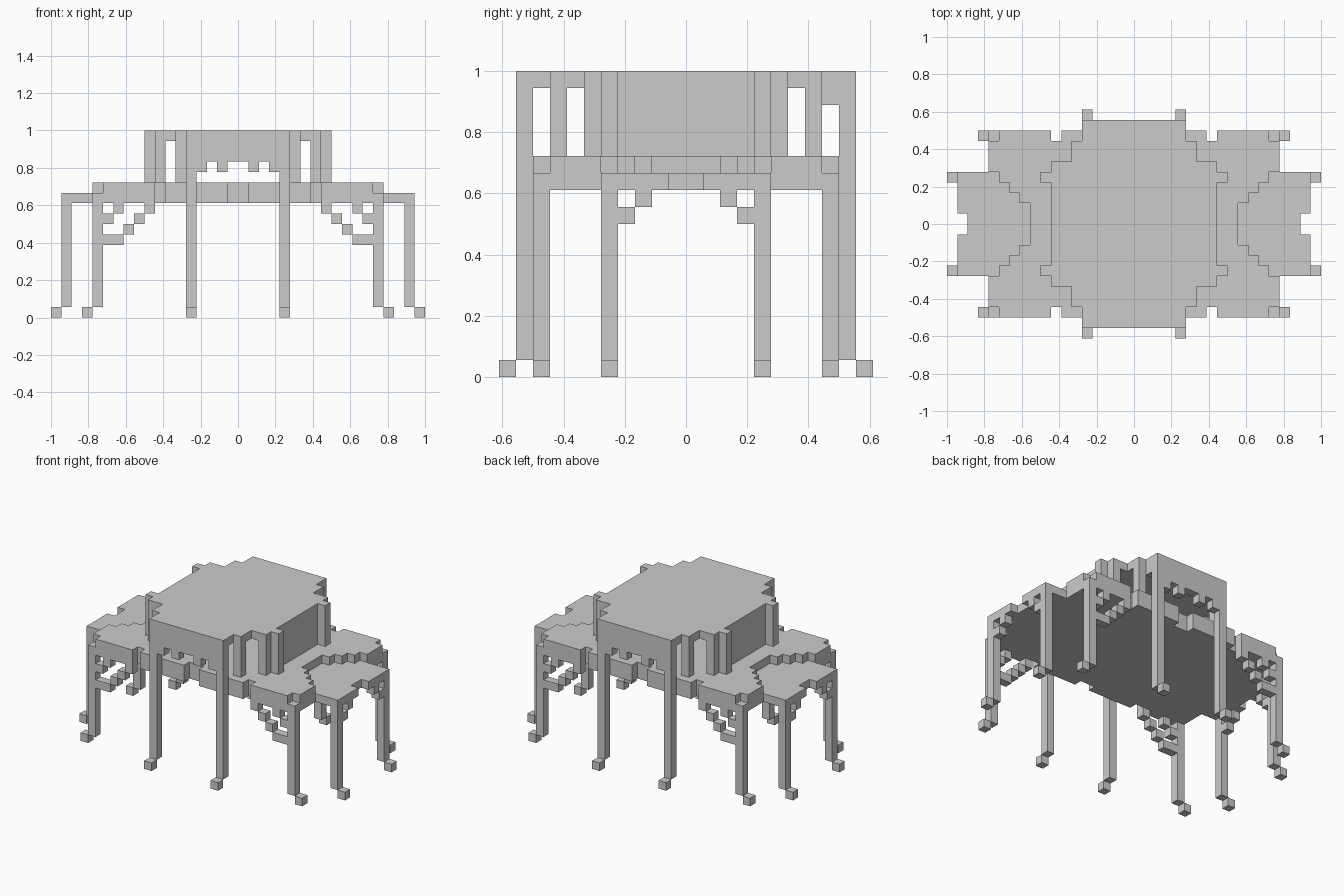
import bpy, bmesh
from itertools import product

if "Cube" in bpy.data.objects:
    bpy.data.objects.remove(bpy.data.objects["Cube"])

U = 1 / 18  # one block of the blocky grid
parts = {}


def box(name, x0, x1, y0, y1, z0, z1, mx=True, my=True):
    """Fill a block range (grid units), mirrored across x and y."""
    cells = parts.setdefault(name, set())
    for x, y, z in product(range(x0, x1), range(y0, y1), range(z0, z1)):
        for a in ((x, -1 - x) if mx else (x,)):
            for b in ((y, -1 - y) if my else (y,)):
                cells.add((a, b, z))


def rows(name, steps, z0, z1):
    """Stack rows (y0, y1, half width) into a stepped slab."""
    for y0, y1, half in steps:
        box(name, 0, half, y0, y1, z0, z1)


# stepped two-level deck, with notches along its edges
rows("deck", [(0, 1, 16), (1, 5, 17), (5, 8, 14)], 11, 12)
rows("deck", [(0, 2, 10), (2, 3, 11), (3, 4, 12), (4, 5, 13), (5, 8, 14)], 12, 13)
box("deck", 1, 7, 8, 9, 11, 13)
box("deck", 8, 14, 8, 9, 11, 12)
box("deck", 8, 13, 8, 9, 12, 13)

# flat roof
rows("roof", [(0, 4, 8), (4, 5, 9), (5, 6, 8), (6, 8, 6), (8, 10, 5)], 17, 18)

# side walls and posts around the open room
box("side_wall", 7, 8, 0, 4, 13, 17)
box("room_post", 8, 9, 4, 5, 13, 17)
box("room_post", 7, 8, 5, 6, 13, 17)
box("room_post", 5, 6, 7, 8, 13, 17)
box("room_post", 4, 5, 8, 9, 16, 17, mx=False, my=False)

# hanging front and back panels with a ragged lower edge
box("end_panel", 0, 4, 9, 10, 15, 17)
box("end_panel", 1, 2, 9, 10, 14, 15)
box("end_panel", 3, 4, 9, 10, 14, 15)

# legs with outward feet
box("end_leg", 4, 5, 9, 10, 1, 17)
box("end_leg", 4, 5, 10, 11, 0, 1)
box("corner_leg", 13, 14, 8, 9, 1, 11)
box("corner_leg", 14, 15, 8, 9, 0, 1)
box("side_leg", 16, 17, 4, 5, 1, 11)
box("side_leg", 17, 18, 4, 5, 0, 1)

# stepped braces under the deck
for x0, x1, z in [(8, 9, 10), (9, 10, 9), (10, 11, 8), (11, 13, 7),
                  (11, 12, 10), (12, 13, 9)]:
    box("corner_brace", x0, x1, 8, 9, z, z + 1)
box("side_brace", 16, 17, 3, 4, 9, 10)
box("side_brace", 16, 17, 2, 3, 10, 11)

# turn each part into a mesh of its exposed faces
solid = set().union(*parts.values())
for name, cells in parts.items():
    bm = bmesh.new()
    for c in sorted(cells):
        for axis, side in product(range(3), (0, 1)):
            n = list(c)
            n[axis] += 1 if side else -1
            if tuple(n) in solid:
                continue
            quad = []
            for i, j in ((0, 0), (1, 0), (1, 1), (0, 1)):
                p = list(c)
                p[axis] += side
                p[(axis + 1) % 3] += i
                p[(axis + 2) % 3] += j
                quad.append(bm.verts.new([v * U for v in p]))
            bm.faces.new(quad if side else quad[::-1])
    bmesh.ops.remove_doubles(bm, verts=bm.verts[:], dist=U / 100)
    bmesh.ops.dissolve_limit(bm, angle_limit=0.01, verts=bm.verts[:], edges=bm.edges[:])
    mesh = bpy.data.meshes.new(name)
    bm.to_mesh(mesh)
    bm.free()
    bpy.context.collection.objects.link(bpy.data.objects.new(name, mesh))
